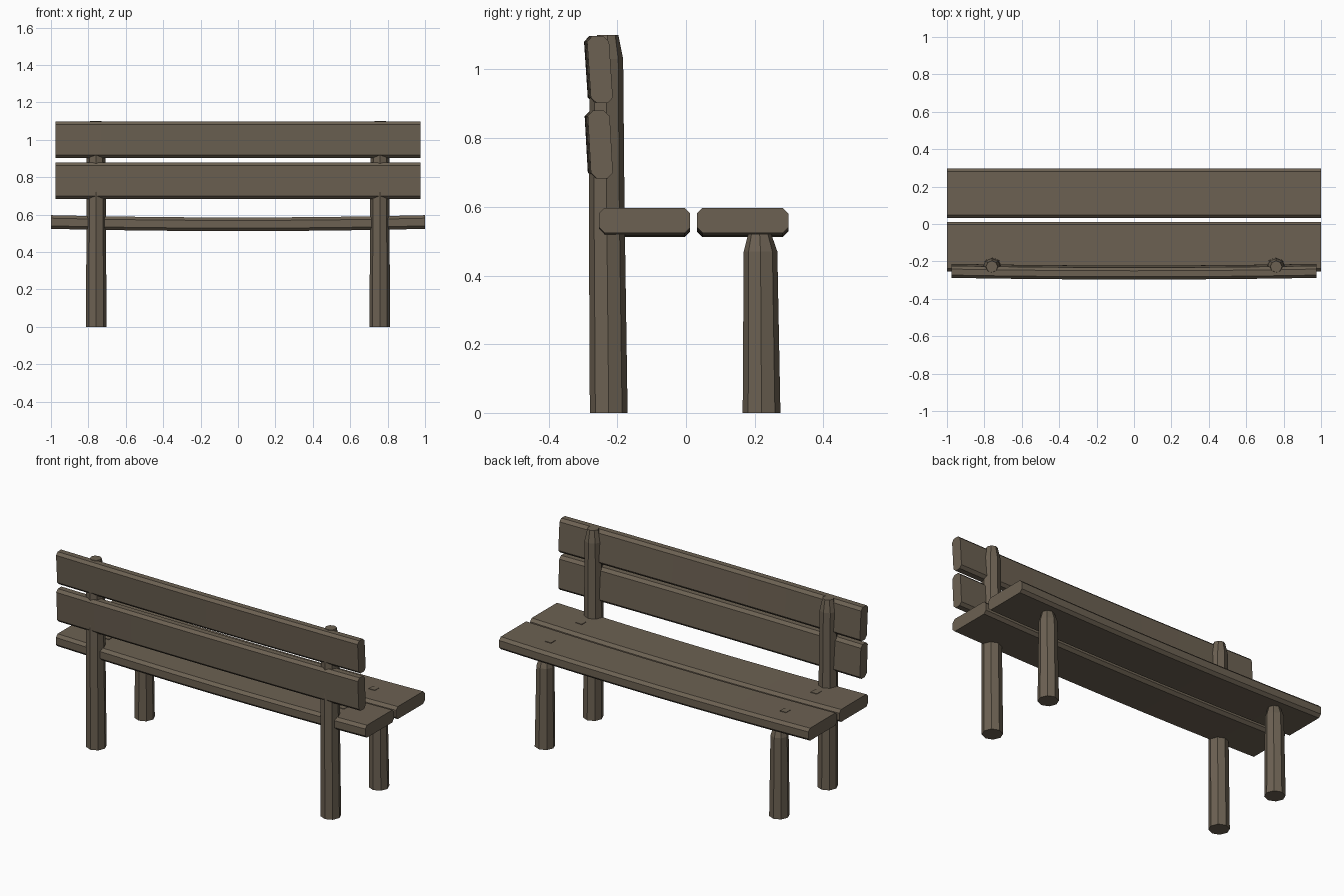
import bpy
import bmesh
from math import cos, sin, pi

cube = bpy.data.objects.get("Cube")
if cube:
    bpy.data.objects.remove(cube, do_unlink=True)

wood = bpy.data.materials.new("weathered_wood")
wood.use_nodes = True
colour = (0.15, 0.12, 0.085, 1)
wood.diffuse_color = colour
bsdf = wood.node_tree.nodes["Principled BSDF"]
bsdf.inputs["Base Color"].default_value = colour
bsdf.inputs["Roughness"].default_value = 0.9


def loft(name, rings):
    """Skin a closed, capped solid through equally sized rings of points."""
    bm = bmesh.new()
    loops = [[bm.verts.new(p) for p in ring] for ring in rings]
    n = len(loops[0])
    for a, b in zip(loops, loops[1:]):
        for i in range(n):
            j = (i + 1) % n
            bm.faces.new((a[i], a[j], b[j], b[i]))
    bm.faces.new(loops[0])
    bm.faces.new(loops[-1])
    bmesh.ops.recalc_face_normals(bm, faces=bm.faces)
    mesh = bpy.data.meshes.new(name)
    bm.to_mesh(mesh)
    bm.free()
    mesh.materials.append(wood)
    obj = bpy.data.objects.new(name, mesh)
    bpy.context.collection.objects.link(obj)
    return obj


def plank(name, half, y0, y1, z0, z1, lean=0, bow=0, sag=0, cut=0.016):
    """Chamfered board along x that leans, bows in y and sags in z."""
    section = [(y0 + cut, z0), (y1 - cut, z0), (y1, z0 + cut), (y1, z1 - cut),
               (y1 - cut, z1), (y0 + cut, z1), (y0, z1 - cut), (y0, z0 + cut)]
    rings = []
    steps = 8
    for k in range(steps + 1):
        t = 2 * k / steps - 1
        curve = 1 - t * t
        rings.append([(half * t, y + lean * (z - z0) / (z1 - z0) + bow * curve,
                       z + sag * curve) for y, z in section])
    return loft(name, rings)


def post(name, stations):
    """Eight-sided log through (x, y, z, radius) stations."""
    loft(name, [[(x + r * cos(i * pi / 4), y + r * sin(i * pi / 4), z)
                 for i in range(8)] for x, y, z, r in stations])


# Seat boards
plank("seat_board_rear", 1.0, -0.253, 0.012, 0.524, 0.597, sag=-0.012)
plank("seat_board_outer", 1.0, 0.032, 0.298, 0.524, 0.597, sag=-0.012)

# Backrest boards
plank("backrest_board_lower", 0.975, -0.276, -0.212, 0.683, 0.88, lean=-0.011, bow=-0.009)
plank("backrest_board_upper", 0.975, -0.276, -0.212, 0.902, 1.097, lean=-0.013, bow=-0.009)

for side, s in (("right", -1), ("left", 1)):
    # Tall posts carrying the backrest
    post("back_post_" + side, [
        (s * 0.758, -0.225, 0, 0.055),
        (s * 0.758, -0.231, 0.6, 0.052),
        (s * 0.76, -0.232, 1.03, 0.049),
        (s * 0.76, -0.228, 1.1, 0.031)])
    # Short legs under the outer board
    post("seat_leg_" + side, [
        (s * 0.758, 0.22, 0, 0.055),
        (s * 0.757, 0.217, 0.47, 0.049),
        (s * 0.757, 0.214, 0.53, 0.031)])
    # Square pegs set almost flush in the seat
    for place, y in (("rear", -0.115), ("outer", 0.17)):
        plate = [(-1, -1), (1, -1), (1, 1), (-1, 1)]
        loft("peg_" + place + "_" + side, [
            [(s * 0.76 + 0.02 * a, y + 0.02 * b, z) for a, b in plate]
            for z in (0.588, 0.595)])
